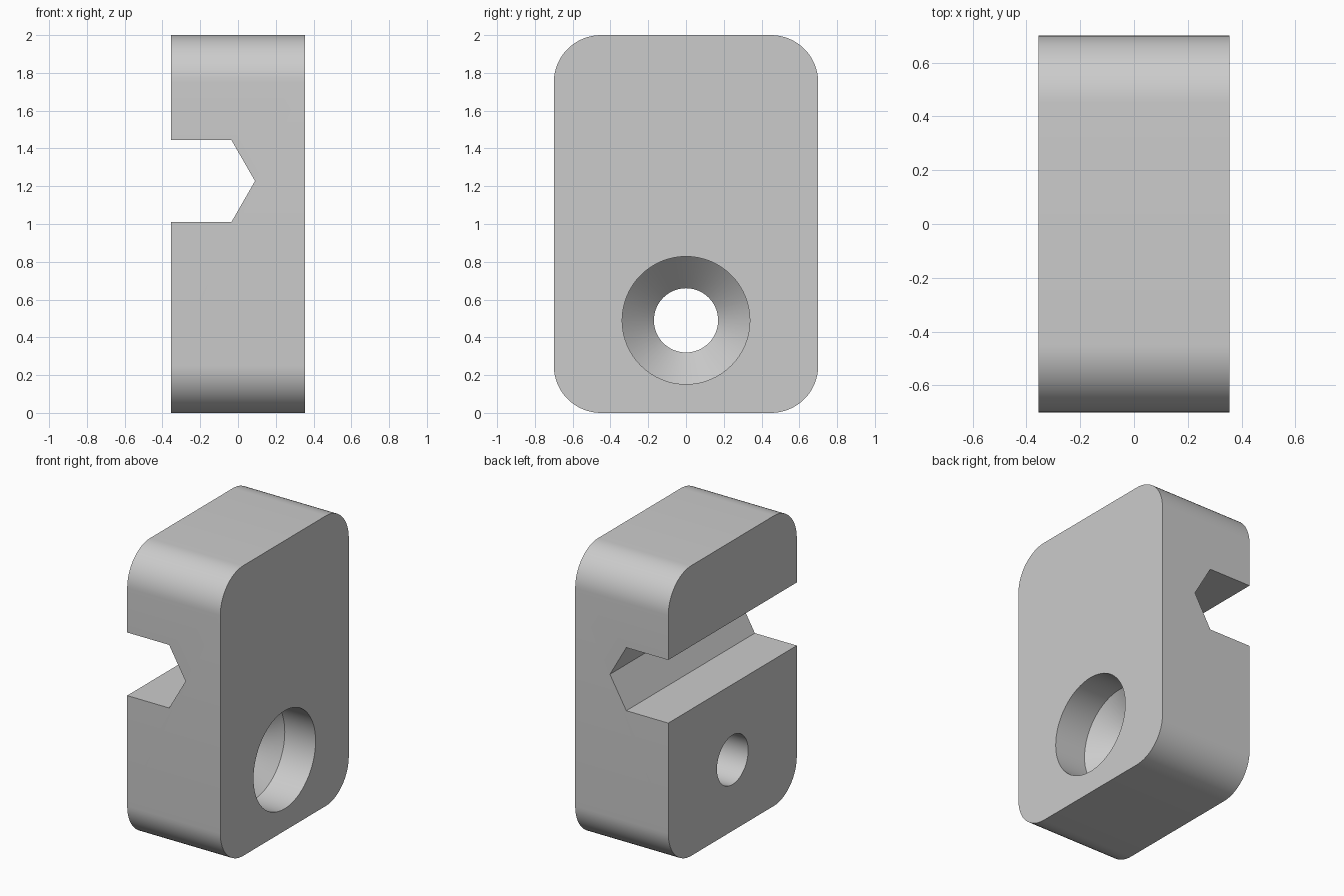
import bpy, bmesh
from math import sin, cos, pi, radians

cube = bpy.data.objects.get("Cube")
if cube:
    bpy.data.objects.remove(cube, do_unlink=True)

WIDTH, DEPTH, HEIGHT, CORNER = 0.71, 1.40, 2.0, 0.25
HALF = WIDTH / 2
HOLE_Z = 0.49

grey = bpy.data.materials.new("plain grey")
grey.use_nodes = True
grey.diffuse_color = (0.6, 0.6, 0.6, 1)
grey.node_tree.nodes["Principled BSDF"].inputs["Base Color"].default_value = (0.6, 0.6, 0.6, 1)


def make_object(name, bm):
    bmesh.ops.recalc_face_normals(bm, faces=bm.faces)
    mesh = bpy.data.meshes.new(name)
    bm.to_mesh(mesh)
    bm.free()
    mesh.materials.append(grey)
    obj = bpy.data.objects.new(name, mesh)
    bpy.context.collection.objects.link(obj)
    return obj


def skin(name, rings):
    """Join matching rings of points into a capped solid."""
    bm = bmesh.new()
    loops = [[bm.verts.new(p) for p in ring] for ring in rings]
    count = len(loops[0])
    for a, b in zip(loops, loops[1:]):
        for i in range(count):
            j = (i + 1) % count
            bm.faces.new((a[i], a[j], b[j], b[i]))
    bm.faces.new(loops[0])
    bm.faces.new(loops[-1])
    return make_object(name, bm)


def rounded_rectangle(steps=16):
    points = []
    for k, (sy, sz) in enumerate(((1, 1), (-1, 1), (-1, -1), (1, -1))):
        cy = sy * (DEPTH / 2 - CORNER)
        cz = HEIGHT / 2 + sz * (HEIGHT / 2 - CORNER)
        for i in range(steps + 1):
            a = (k + i / steps) * pi / 2
            points.append((cy + CORNER * cos(a), cz + CORNER * sin(a)))
    return points


# Rounded block, lying across x
outline = rounded_rectangle()
block = skin("block", [[(x, y, z) for y, z in outline] for x in (-HALF, HALF)])

# Pointed slot running front to back through the -x face
slot_profile = [(-0.6, 1.01), (-0.035, 1.01), (0.09, 1.2275), (-0.035, 1.445), (-0.6, 1.445)]
slot_cutter = skin("slot_cutter", [[(x, y, z) for x, z in slot_profile] for y in (-1, 1)])

# Countersunk screw hole: wide bore, cone, narrow bore
hole_profile = [(0.6, 0.338), (0.12, 0.338), (-0.048, 0.17), (-0.6, 0.17)]
SIDES = 64
hole_cutter = skin("hole_cutter", [
    [(x, r * cos(2 * pi * i / SIDES), HOLE_Z + r * sin(2 * pi * i / SIDES)) for i in range(SIDES)]
    for x, r in hole_profile])

# Cut the block and discard the cutters
bpy.ops.object.select_all(action='DESELECT')
block.select_set(True)
bpy.context.view_layer.objects.active = block
for cutter in (slot_cutter, hole_cutter):
    cutter.hide_render = True
    cut = block.modifiers.new(cutter.name, 'BOOLEAN')
    cut.operation = 'DIFFERENCE'
    cut.solver = 'EXACT'
    cut.object = cutter
    bpy.ops.object.modifier_apply(modifier=cut.name)
    bpy.data.objects.remove(cutter, do_unlink=True)

bpy.ops.object.shade_smooth_by_angle(angle=radians(30))
